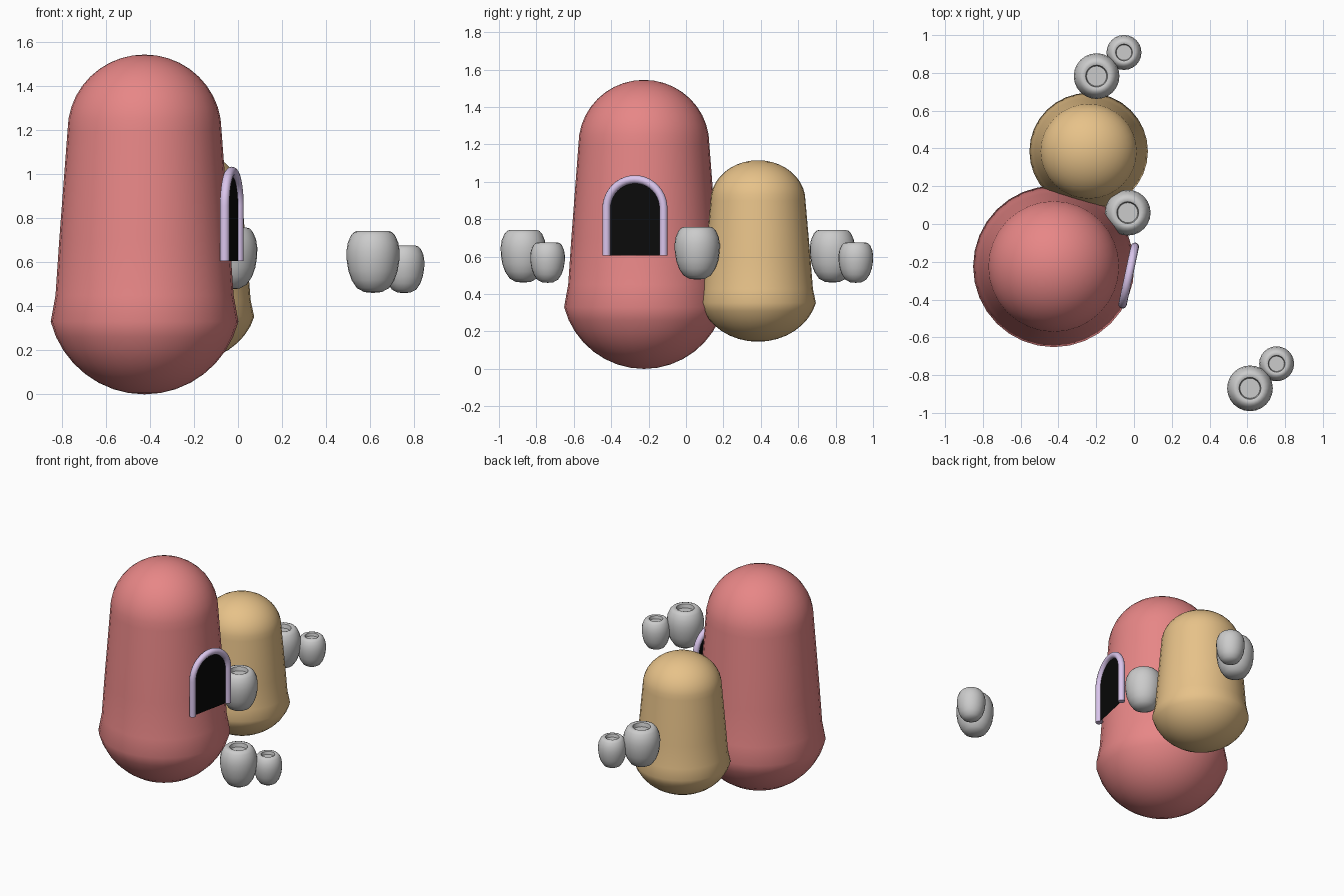
import bpy, bmesh, math
from mathutils import Vector, Matrix

if "Cube" in bpy.data.objects:
    bpy.data.objects.remove(bpy.data.objects["Cube"])


def material(name, rgb):
    m = bpy.data.materials.new(name)
    m.diffuse_color = (*rgb, 1)
    m.use_nodes = True
    m.node_tree.nodes["Principled BSDF"].inputs["Base Color"].default_value = m.diffuse_color
    return m


pink = material("pink", (0.8, 0.24, 0.24))
tan = material("tan", (0.8, 0.54, 0.25))
lilac = material("lilac", (0.7, 0.56, 0.84))
black = material("black", (0.003, 0.003, 0.003))


def finish(bm, name, mat=None, angle=50):
    bmesh.ops.recalc_face_normals(bm, faces=bm.faces)
    me = bpy.data.meshes.new(name)
    bm.to_mesh(me)
    bm.free()
    ob = bpy.data.objects.new(name, me)
    bpy.context.collection.objects.link(ob)
    if mat:
        me.materials.append(mat)
    bpy.ops.object.select_all(action='DESELECT')
    ob.select_set(True)
    bpy.context.view_layer.objects.active = ob
    bpy.ops.object.shade_smooth_by_angle(angle=math.radians(angle))
    return ob


def lathe(name, profile, loc, scale=(1, 1, 1), mat=None, steps=32):
    """Spin an (r, z) profile around z."""
    bm = bmesh.new()
    vs = [bm.verts.new((r, 0, z)) for r, z in profile]
    es = [bm.edges.new(p) for p in zip(vs, vs[1:])]
    bmesh.ops.spin(bm, geom=vs + es, cent=(0, 0, 0), axis=(0, 0, 1),
                   angle=2 * math.pi, steps=steps)
    bmesh.ops.remove_doubles(bm, verts=bm.verts, dist=1e-4)
    bmesh.ops.scale(bm, vec=scale, verts=bm.verts)
    ob = finish(bm, name, mat)
    ob.location = loc
    return ob


# Domed towers: round bottom, flared lip, tapering wall, domed top
R, ZC = 0.441, 0.441
a_end = math.acos((ZC - 0.33) / R)
tower = [(R * math.sin(a_end * i / 8), ZC - R * math.cos(a_end * i / 8)) for i in range(9)]
tower += [(0.405, 0.45), (0.388, 0.7), (0.369, 0.95)]
tower += [(0.35 * math.cos(math.pi / 2 * i / 10), 1.2 + 0.345 * math.sin(math.pi / 2 * i / 10))
          for i in range(11)]
lathe("large_tower", tower, (-0.425, -0.225, 0), mat=pink)
lathe("small_tower", tower, (-0.24, 0.385, 0.145), (0.735, 0.725, 0.628), tan)

# Pots with a shallow opening in the top
pot = [(0, 0), (0.04, 0.004), (0.073, 0.022), (0.097, 0.058), (0.112, 0.1), (0.12, 0.15),
       (0.121, 0.19), (0.115, 0.228), (0.1, 0.262), (0.086, 0.277), (0.07, 0.282),
       (0.058, 0.277), (0.053, 0.25), (0, 0.25)]
for name, x, y, z, s in [("front_pot_large", 0.614, -0.87, 0.461, 1),
                         ("front_pot_small", 0.755, -0.74, 0.46, 0.765),
                         ("back_pot_large", -0.198, 0.783, 0.461, 1),
                         ("back_pot_small", -0.053, 0.908, 0.46, 0.765),
                         ("door_pot", -0.033, 0.06, 0.477, 1)]:
    lathe(name, pot, (x, y, z), (s, s, s), steps=24)

# Arched doorway, drawn in local yz and turned to face the tower's outside
HALF, SPRING, BOTTOM, TUBE = 0.156, 0.857, 0.606, 0.022
arch = [(-HALF, BOTTOM)]
arch += [(-HALF * math.cos(math.pi * i / 20), SPRING + HALF * math.sin(math.pi * i / 20))
         for i in range(21)]
arch.append((HALF, BOTTOM))
place = Matrix.Translation((-0.028, -0.273, 0)) @ Matrix.Rotation(math.radians(-12), 4, 'Z')

# Door panel
bm = bmesh.new()
bm.faces.new([bm.verts.new((0, y, z)) for y, z in arch])
door = finish(bm, "door_panel", black)
door.matrix_world = place

# Door frame: round tube swept along the arch
bm = bmesh.new()
rings = []
for y, z in arch:
    out = Vector((0, y, z - SPRING)).normalized() if z >= SPRING else Vector((0, math.copysign(1, y), 0))
    rings.append([bm.verts.new(Vector((0, y, z)) + TUBE * (
        out * math.cos(t) + Vector((1, 0, 0)) * math.sin(t)))
        for t in [2 * math.pi * k / 12 for k in range(12)]])
for a, b in zip(rings, rings[1:]):
    for k in range(12):
        bm.faces.new((a[k], a[(k + 1) % 12], b[(k + 1) % 12], b[k]))
bm.faces.new(rings[0])
bm.faces.new(rings[-1])
frame = finish(bm, "door_frame", lilac)
frame.matrix_world = place
